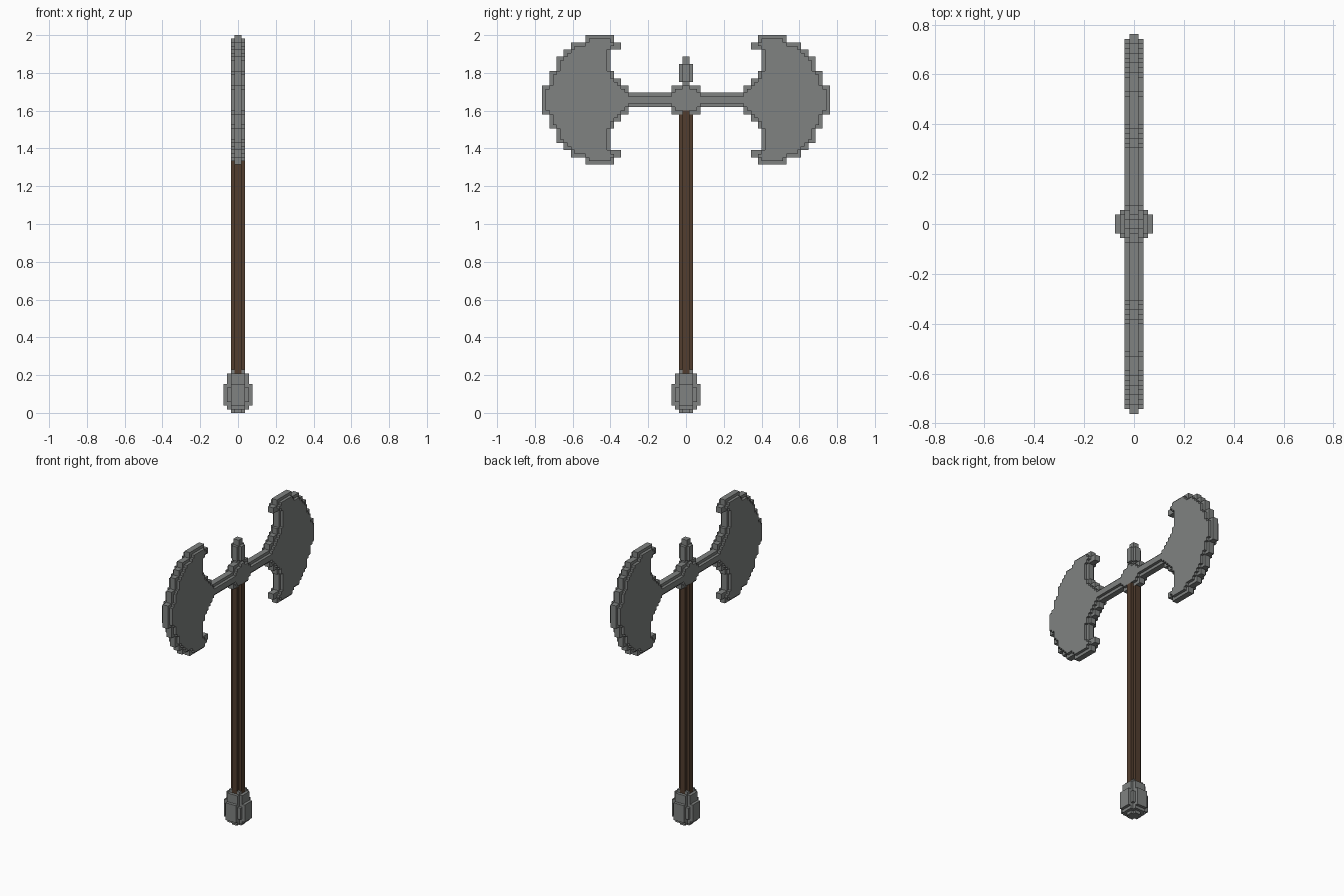
import bpy, bmesh
from itertools import product

if "Cube" in bpy.data.objects:
    bpy.data.objects.remove(bpy.data.objects["Cube"])

V = 2 / 105          # edge of one small block
MID = 87             # height of the blade centre, in blocks


def material(name, col):
    m = bpy.data.materials.new(name)
    m.diffuse_color = (*col, 1)
    m.use_nodes = True
    m.node_tree.nodes["Principled BSDF"].inputs["Base Color"].default_value = m.diffuse_color
    return m


STEEL = material("grey steel", (0.215, 0.225, 0.22))
WOOD = material("dark brown wood", (0.085, 0.048, 0.028))


def box(x, y, z0, z1):
    """Blocks of a box centred on the axis, with half sizes x and y."""
    return set(product(range(-x, x), range(-y, y), range(z0, z1)))


def build(name, cells, mat, solid=None):
    """Skin a set of blocks, leaving out faces shared inside the solid."""
    solid = solid or cells
    bm = bmesh.new()
    verts = {}

    def vert(p):
        if p not in verts:
            verts[p] = bm.verts.new([c * V for c in p])
        return verts[p]

    for c in sorted(cells):
        for axis, side in product(range(3), (0, 1)):
            n = list(c)
            n[axis] += 2 * side - 1
            if tuple(n) in solid:
                continue
            u, w = (axis + 1) % 3, (axis + 2) % 3
            quad = []
            for a, b in ((0, 0), (1, 0), (1, 1), (0, 1)):
                p = list(c)
                p[axis] += side
                p[u] += a
                p[w] += b
                quad.append(vert(tuple(p)))
            bm.faces.new(quad if side else quad[::-1])
    me = bpy.data.meshes.new(name)
    bm.to_mesh(me)
    bm.free()
    me.materials.append(mat)
    bpy.context.collection.objects.link(bpy.data.objects.new(name, me))


# Head silhouette in (y, z): blade rows as (half height, inner y, outer y)
ROWS = [(4, 16, 40), (6, 18, 38), (8, 20, 38), (12, 21, 36),
        (14, 21, 34), (16, 18, 32), (18, 20, 28)]
outline = set()
low = 0
for high, inner, outer in ROWS:
    for d, y in product(range(low, high), range(inner, outer)):
        outline |= {(yy, zz) for yy in (y, -1 - y) for zz in (MID + d, MID - 1 - d)}
    low = high

# Arms, stepped hub and top spike: (half width, bottom, top)
for w, z0, z1 in [(16, 85, 89), (6, 85, 89), (4, 83, 91),
                  (1, 91, 92), (2, 92, 97), (1, 97, 99)]:
    outline |= set(product(range(-w, w), range(z0, z1)))

# Outer layers are one block smaller all round, which steps the edges
inset = {(y, z) for y, z in outline
         if {(y + 1, z), (y - 1, z), (y, z + 1), (y, z - 1)} <= outline}
head = {(x, y, z) for x in (-1, 0) for y, z in outline}
head |= {(x, y, z) for x in (-2, 1) for y, z in inset}


def part(test):
    return {c for c in head if test(c[1] + 0.5, c[2])}


build("right_blade", part(lambda y, z: y > 16), STEEL, head)
build("left_blade", part(lambda y, z: y < -16), STEEL, head)
build("blade_arms", part(lambda y, z: 6 < abs(y) < 16), STEEL, head)
build("hub", part(lambda y, z: abs(y) < 6 and z < 91), STEEL, head)
build("top_spike", part(lambda y, z: abs(y) < 6 and z >= 91), STEEL, head)

# Handle with notched corners
build("handle", box(1, 2, 10, 84) | box(2, 1, 10, 84), WOOD)

# Rounded pommel from stepped cross sections
pommel = box(2, 1, 0, 1) | box(1, 2, 0, 1) | box(3, 2, 1, 11) | box(2, 3, 1, 11)
pommel |= box(4, 2, 2, 8) | box(2, 4, 2, 8) | box(3, 3, 3, 7) | box(2, 2, 11, 12)
build("pommel", pommel, STEEL)
